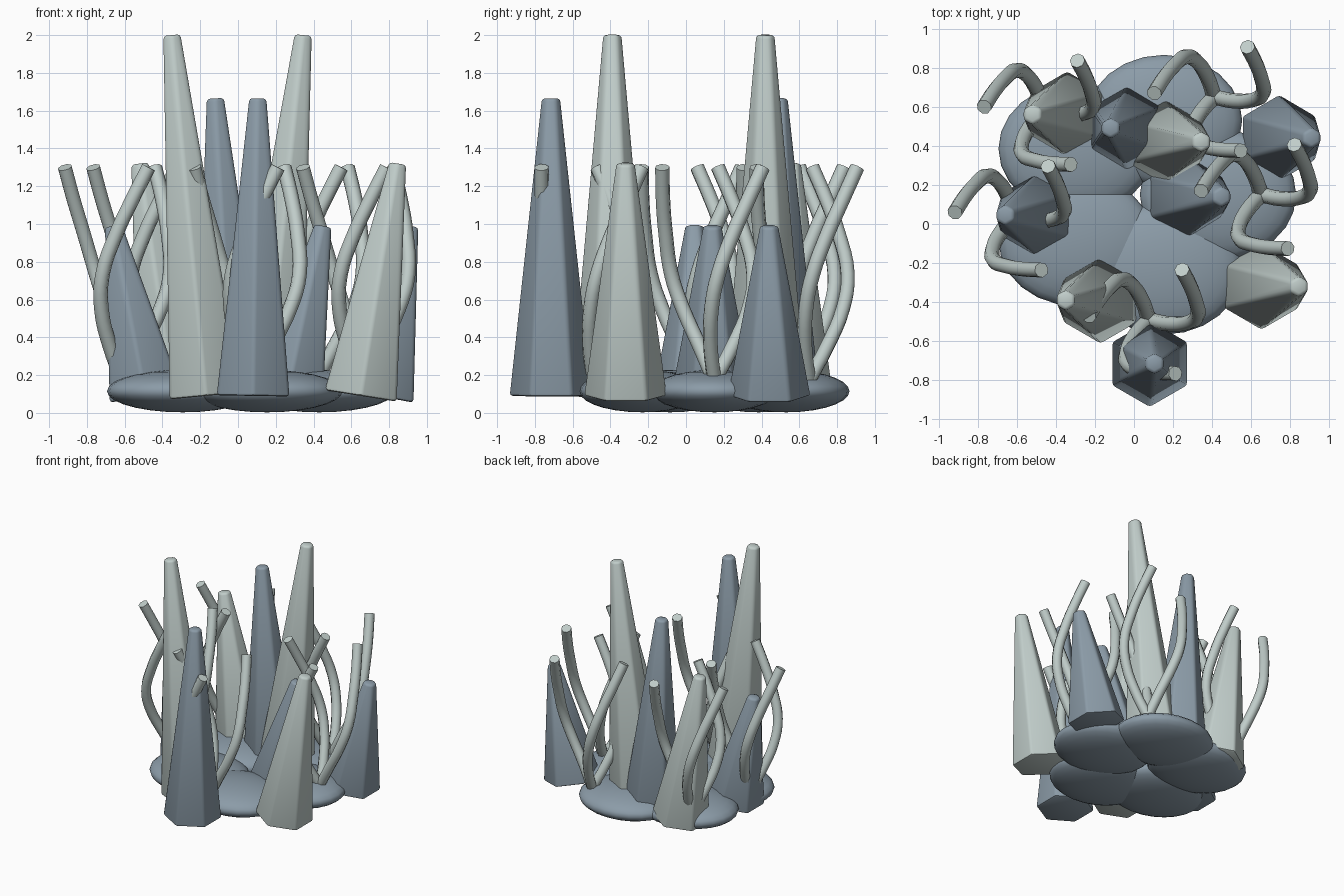
import bpy, bmesh
from math import cos, sin, pi, radians
from mathutils import Vector, Matrix

if "Cube" in bpy.data.objects:
    bpy.data.objects.remove(bpy.data.objects["Cube"])


def material(name, rgb):
    m = bpy.data.materials.new(name)
    m.use_nodes = True
    color = (*rgb, 1)
    m.diffuse_color = color
    m.node_tree.nodes["Principled BSDF"].inputs["Base Color"].default_value = color
    return m


pale = material("pale grey green", (0.53, 0.61, 0.59))
slate = material("slate blue grey", (0.26, 0.33, 0.39))


def mesh_object(name, bm, mat):
    me = bpy.data.meshes.new(name)
    bm.to_mesh(me)
    bm.free()
    me.materials.append(mat)
    ob = bpy.data.objects.new(name, me)
    bpy.context.collection.objects.link(ob)
    return ob


def smooth(ob, angle):
    bpy.ops.object.select_all(action="DESELECT")
    ob.select_set(True)
    bpy.context.view_layer.objects.active = ob
    bpy.ops.object.shade_smooth_by_angle(angle=radians(angle))


# Overlapping flat pebbles in a ring of five
RING = Vector((0.03, 0.15, 0.115))
for i in range(5):
    a = 2 * pi * i / 5
    bm = bmesh.new()
    bmesh.ops.create_uvsphere(bm, u_segments=24, v_segments=14, radius=1)
    bmesh.ops.scale(bm, vec=(0.40, 0.335, 0.112), verts=bm.verts)
    pebble = mesh_object(f"base_pebble_{i + 1}", bm, slate)
    pebble.location = RING + Vector((cos(a), sin(a), 0)) * 0.4
    smooth(pebble, 60)


# Leaning six-sided spikes with softened edges
def spike(name, base_x, tip_x, y, top, mat):
    foot = Vector((base_x, y, 0.09))
    axis = Vector((tip_x, y, top)) - foot
    bm = bmesh.new()
    bmesh.ops.create_cone(bm, cap_ends=True, segments=6, radius1=0.222,
                          radius2=0.052, depth=axis.length)
    bmesh.ops.translate(bm, vec=(0, 0, axis.length / 2), verts=bm.verts)
    bmesh.ops.bevel(bm, geom=bm.edges[:], offset=0.016, segments=2,
                    profile=0.5, affect="EDGES")
    lean = Vector((0, 0, 1)).rotation_difference(axis).to_matrix().to_4x4()
    bm.transform(Matrix.Translation(foot) @ lean)
    smooth(mesh_object(name, bm, mat), 40)


spike("tall_spike_front", -0.17, -0.35, -0.39, 2.0, pale)
spike("tall_spike_back", 0.15, 0.345, 0.42, 2.0, pale)
spike("high_spike_front", 0.08, 0.105, -0.715, 1.665, slate)
spike("high_spike_back", -0.03, -0.12, 0.49, 1.665, slate)
spike("middle_spike_left", 0.65, 0.845, -0.32, 1.32, pale)
spike("middle_spike_right", -0.34, -0.52, 0.56, 1.32, pale)
spike("short_spike_left", 0.74, 0.91, 0.44, 0.99, slate)
spike("short_spike_middle", 0.26, 0.45, 0.14, 0.99, slate)
spike("short_spike_right", -0.49, -0.66, 0.045, 0.99, slate)

# Curling stalks: one path turned three times at each clump
PATH = [(0, 0, 0.17), (0.1, -0.02, 0.35), (0.2, -0.015, 0.55), (0.25, 0.02, 0.73),
        (0.24, 0.1, 0.95), (0.21, 0.18, 1.13), (0.17, 0.256, 1.3)]
CLUMPS = [(0.65, 0.15), (0.41, 0.65), (-0.46, 0.58), (-0.61, 0.04), (0.075, -0.49)]


def stalk(name, centre, turn):
    cu = bpy.data.curves.new(name, "CURVE")
    cu.dimensions = "3D"
    cu.bevel_depth = 0.039
    cu.bevel_resolution = 2
    cu.resolution_u = 4
    cu.use_fill_caps = True
    sp = cu.splines.new("BEZIER")
    sp.bezier_points.add(len(PATH) - 1)
    rot = Matrix.Rotation(turn, 3, "Z")
    for bp, p in zip(sp.bezier_points, PATH):
        bp.co = rot @ Vector(p) + Vector((*centre, 0))
        bp.handle_left_type = bp.handle_right_type = "AUTO"
    cu.materials.append(pale)
    ob = bpy.data.objects.new(name, cu)
    bpy.context.collection.objects.link(ob)
    bpy.ops.object.select_all(action="DESELECT")
    ob.select_set(True)
    bpy.context.view_layer.objects.active = ob
    bpy.ops.object.convert(target="MESH")
    smooth(bpy.context.object, 50)


for c, centre in enumerate(CLUMPS):
    for k in range(3):
        stalk(f"stalk_{c + 1}_{k + 1}", centre, 2 * pi * k / 3)
